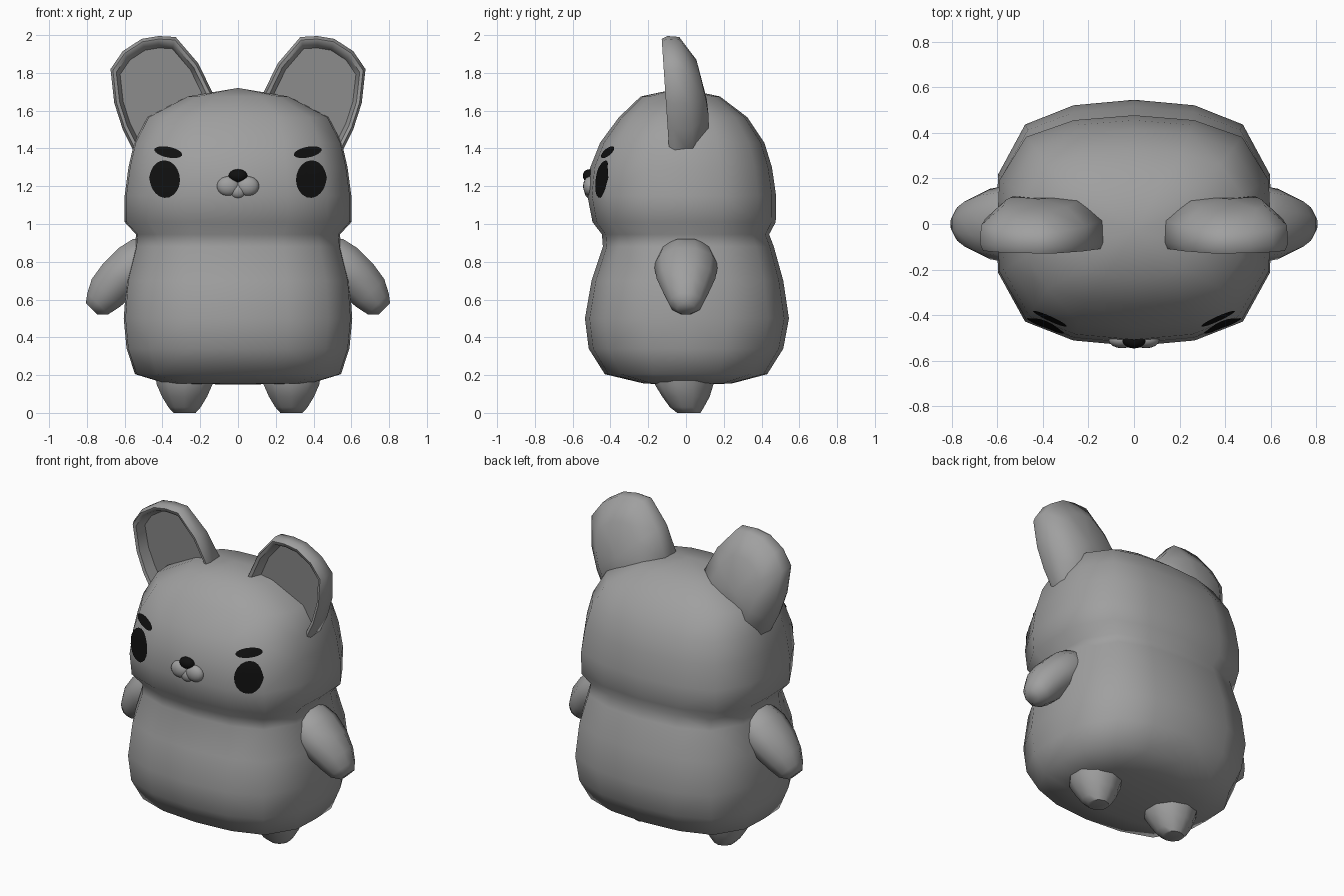
import bpy, bmesh, math
from mathutils import Vector
from mathutils.bvhtree import BVHTree

if "Cube" in bpy.data.objects:
    bpy.data.objects.remove(bpy.data.objects["Cube"])


def material(name, v):
    m = bpy.data.materials.new(name)
    m.diffuse_color = (v, v, v, 1)
    m.use_nodes = True
    m.node_tree.nodes["Principled BSDF"].inputs["Base Color"].default_value = m.diffuse_color
    return m


GREY = material("soft grey", 0.35)
INNER = material("inner ear grey", 0.29)
BLACK = material("black", 0.005)


def finish(name, bm, mats, angle=180):
    bmesh.ops.recalc_face_normals(bm, faces=bm.faces)
    me = bpy.data.meshes.new(name)
    bm.to_mesh(me)
    bm.free()
    for m in mats:
        me.materials.append(m)
    ob = bpy.data.objects.new(name, me)
    bpy.context.collection.objects.link(ob)
    bpy.ops.object.select_all(action='DESELECT')
    bpy.context.view_layer.objects.active = ob
    ob.select_set(True)
    bpy.ops.object.shade_smooth_by_angle(angle=math.radians(angle))
    return ob


def loft(rings, start=None, end=None):
    """Skin closed rings of points; optional centre points close the ends."""
    bm = bmesh.new()
    loops = [[bm.verts.new(p) for p in r] for r in rings]
    n = len(loops[0])
    for a, b in zip(loops, loops[1:]):
        for i in range(n):
            bm.faces.new((a[i], a[(i + 1) % n], b[(i + 1) % n], b[i]))
    for loop, tip in ((loops[0], start), (loops[-1], end)):
        if tip is None:
            bm.faces.new(loop)
        else:
            c = bm.verts.new(tip)
            for i in range(n):
                bm.faces.new((loop[i], loop[(i + 1) % n], c))
    return bm


# Body and head: rounded-square rings as (z, half width, front depth, back depth)
QUARTER = [(1, 0), (0.985, 0.40), (0.79, 0.80), (0.44, 0.955)]
SECTION = []
for k in range(4):
    for x, y in (QUARTER if k % 2 == 0 else
                 [(0, 1)] + [(-x, y) for x, y in reversed(QUARTER[1:])]):
        s = 1 if k < 2 else -1
        SECTION.append((x * s, y * s))
LEVELS = [(0.155, 0.38, 0.22, 0.24), (0.205, 0.545, 0.43, 0.43),
          (0.34, 0.59, 0.515, 0.515), (0.5, 0.605, 0.535, 0.545),
          (0.7, 0.59, 0.50, 0.515), (0.88, 0.545, 0.44, 0.465),
          (0.945, 0.54, 0.445, 0.44), (1.01, 0.60, 0.495, 0.475),
          (1.15, 0.60, 0.522, 0.477), (1.3, 0.58, 0.507, 0.455),
          (1.43, 0.55, 0.455, 0.415), (1.565, 0.48, 0.355, 0.325),
          (1.675, 0.27, 0.24, 0.18)]
bm = loft([[(x * w, y * (b if y > 0 else f), z) for x, y in SECTION]
           for z, w, f, b in LEVELS], (0, 0, 0.15), (0, -0.03, 1.72))
bmesh.ops.triangulate(bm, faces=bm.faces[:])
surface = BVHTree.FromBMesh(bm)
finish("body_and_head", bm, [GREY])


# Arms: tapered tubes hanging outward, as (x, z, radius, depth)
ARM = [(0.43, 0.855, 0.10, 0.11), (0.475, 0.84, 0.12, 0.145),
       (0.545, 0.785, 0.13, 0.17), (0.63, 0.71, 0.123, 0.155),
       (0.70, 0.635, 0.11, 0.12), (0.742, 0.578, 0.083, 0.09),
       (0.775, 0.55, 0.045, 0.05)]
# Legs: short tapered stubs, as (z, radius, y offset)
LEG = [(0.24, 0.17, 0), (0.15, 0.155, -0.01), (0.085, 0.125, 0),
       (0.03, 0.09, 0.005), (0, 0.062, 0.015)]
# Ears: outline in front view
EAR = [(0.20, 1.50), (0.13, 1.685), (0.21, 1.85), (0.33, 1.99), (0.42, 1.995),
       (0.51, 1.98), (0.61, 1.915), (0.675, 1.82), (0.655, 1.64),
       (0.61, 1.50), (0.53, 1.34), (0.34, 1.36)]


def circle(n):
    return [(math.cos(2 * math.pi * (i + 0.5) / n),
             math.sin(2 * math.pi * (i + 0.5) / n)) for i in range(n)]


def ear_ring(side, scale, depth):
    cx, cz = 0.42, 1.68
    pts = []
    for x, z in EAR:
        x, z = cx + (x - cx) * scale, cz + (z - cz) * scale
        pts.append((x * side, depth(z), z))
    return pts


def front(z):
    return -0.09 - 0.04 * (z - 1.4) / 0.6


def back(z):
    return 0.12 - 0.24 * max(0, z - 1.6)


def patch(name, cx, cz, rx, rz, tilt):
    """Thin painted oval projected on the face."""
    def hit(x, z):
        p = surface.ray_cast(Vector((x, -2, z)), Vector((0, 1, 0)))
        return p[0] + p[1] * (0.006 if p[1].y < 0 else -0.006)
    c, s = math.cos(tilt), math.sin(tilt)
    rings = []
    for r in (1, 0.75, 0.5, 0.25):
        rings.append([hit(cx + (u * rx * c - v * rz * s) * r,
                          cz + (u * rx * s + v * rz * c) * r)
                      for u, v in circle(20)])
    bm = loft(rings, hit(cx, cz), hit(cx, cz))
    # keep only the visible skin, without the closing fan behind it
    rim = [f for f in bm.faces if len(f.verts) == 3 and
           max((v.co - hit(cx, cz)).length for v in f.verts) > 0.6 * max(rx, rz) or
           len(f.verts) == 3 and any(len(v.link_faces) == 20 and v.index == -1 and
           f.calc_area() > 0.04 * rx * rz for v in f.verts)]
    bmesh.ops.delete(bm, geom=rim, context='FACES')
    ob = finish(name, bm, [BLACK])
    if ob.data.polygons and sum(p.normal.y for p in ob.data.polygons) > 0:
        ob.data.flip_normals()


def ball(name, loc, size, mat):
    bm = bmesh.new()
    bmesh.ops.create_uvsphere(bm, u_segments=16, v_segments=10, radius=1)
    for v in bm.verts:
        v.co = Vector(loc) + Vector(a * b for a, b in zip(v.co, size))
    finish(name, bm, [mat])


for side, tag in ((-1, "left"), (1, "right")):
    h = math.sqrt(0.5)
    finish("arm_" + tag, loft(
        [[((x + u * r * h) * side, v * d, z + u * r * h) for u, v in circle(10)]
         for x, z, r, d in ARM]), [GREY], 60)
    finish("leg_" + tag, loft(
        [[(0.283 * side + u * r, v * r + y, z) for u, v in circle(10)]
         for z, r, y in LEG]), [GREY], 50)

    # Ear: recessed front, rounded rim, bulging back
    rings = [ear_ring(side, 0.80, lambda z: -0.03 - 0.1 * (z - 1.6)),
             ear_ring(side, 0.88, lambda z: front(z) + 0.006),
             ear_ring(side, 0.95, front),
             ear_ring(side, 1.0, lambda z: front(z) + 0.03),
             ear_ring(side, 0.985, lambda z: 0.4 * front(z) + 0.6 * back(z)),
             ear_ring(side, 0.60, back)]
    bm = loft(rings, None, (0.42 * side, 0.11, 1.66))
    bm.faces.ensure_lookup_table()
    for f in bm.faces:
        if len(f.verts) > 4:
            f.material_index = 1
    finish("ear_" + tag, bm, [GREY, INNER], 50)

    # Face details
    patch("eye_" + tag, 0.385 * side, 1.237, 0.08, 0.098, -0.1 * side)
    patch("eyebrow_" + tag, 0.367 * side, 1.378, 0.075, 0.028, 0.2 * side)
    ball("muzzle_" + tag, (0.052 * side, -0.508, 1.2), (0.06, 0.037, 0.052), GREY)

ball("chin", (0, -0.508, 1.175), (0.045, 0.03, 0.04), GREY)
ball("nose", (0, -0.513, 1.255), (0.05, 0.033, 0.035), BLACK)
